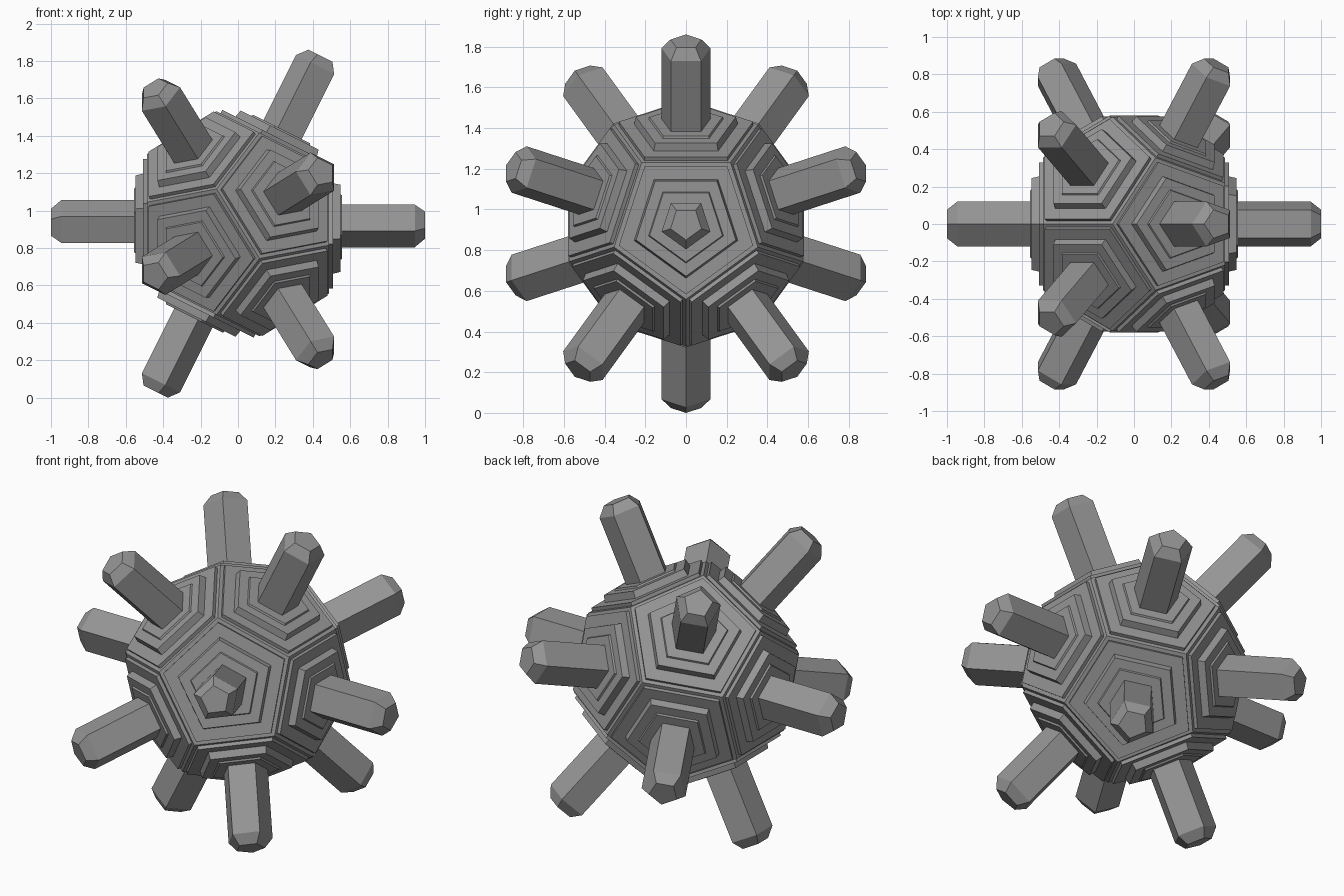
import bpy, bmesh, math
from mathutils import Vector

if "Cube" in bpy.data.objects:
    bpy.data.objects.remove(bpy.data.objects["Cube"])

CENTRE = Vector((0, 0, 0.93))
C, S = 1 / math.sqrt(5), 2 / math.sqrt(5)

# dark grey finish
grey = bpy.data.materials.new("dark_grey")
grey.diffuse_color = (0.3, 0.3, 0.3, 1)
grey.use_nodes = True
grey.node_tree.nodes["Principled BSDF"].inputs["Base Color"].default_value = grey.diffuse_color

# twelve face directions of a dodecahedron whose main axis is x
dirs = [Vector((1, 0, 0)), Vector((-1, 0, 0))]
for k in range(5):
    a = math.radians(72 * k)
    d = Vector((C, S * math.sin(a), S * math.cos(a)))
    dirs += [d, -d]


def pentagon(n, radius, height):
    """Pentagon across direction n, its sides facing the neighbouring directions."""
    m = next(d for d in dirs if abs(d.dot(n) - C) < 0.01)
    t = (m - n * m.dot(n)).normalized()
    b = n.cross(t)
    pts = []
    for k in range(5):
        a = math.radians(36 + 72 * k)
        pts.append(CENTRE + n * height + (t * math.cos(a) + b * math.sin(a)) * radius)
    return pts


def finish(bm, name):
    bmesh.ops.recalc_face_normals(bm, faces=bm.faces)
    me = bpy.data.meshes.new(name)
    bm.to_mesh(me)
    bm.free()
    me.materials.append(grey)
    bpy.context.collection.objects.link(bpy.data.objects.new(name, me))


def loft(n, profile, name):
    """Closed five-sided solid through (radius, height) rings."""
    bm = bmesh.new()
    rings = [[bm.verts.new(p) for p in pentagon(n, r, h)] for r, h in profile]
    for lo, hi in zip(rings, rings[1:]):
        for i in range(5):
            j = (i + 1) % 5
            bm.faces.new((lo[i], lo[j], hi[j], hi[i]))
    bm.faces.new(rings[0][::-1])
    bm.faces.new(rings[-1])
    finish(bm, name)


# core dodecahedron
R_IN = 0.487
bm = bmesh.new()
for n in dirs:
    bm.faces.new([bm.verts.new(p) for p in pentagon(n, R_IN * 0.7639, R_IN)])
bmesh.ops.remove_doubles(bm, verts=bm.verts, dist=0.002)
finish(bm, "core")

# stepped plate and blunt spike on every face
plate = [(0.347, 0.46), (0.347, 0.507), (0.268, 0.507), (0.258, 0.547),
         (0.194, 0.547), (0.188, 0.557)]
spike = [(0.126, 0.5), (0.126, 0.945), (0.08, 1.0)]
for i, n in enumerate(dirs):
    loft(n, plate, f"stepped_plate_{i + 1}")
    loft(n, spike, f"spike_{i + 1}")
